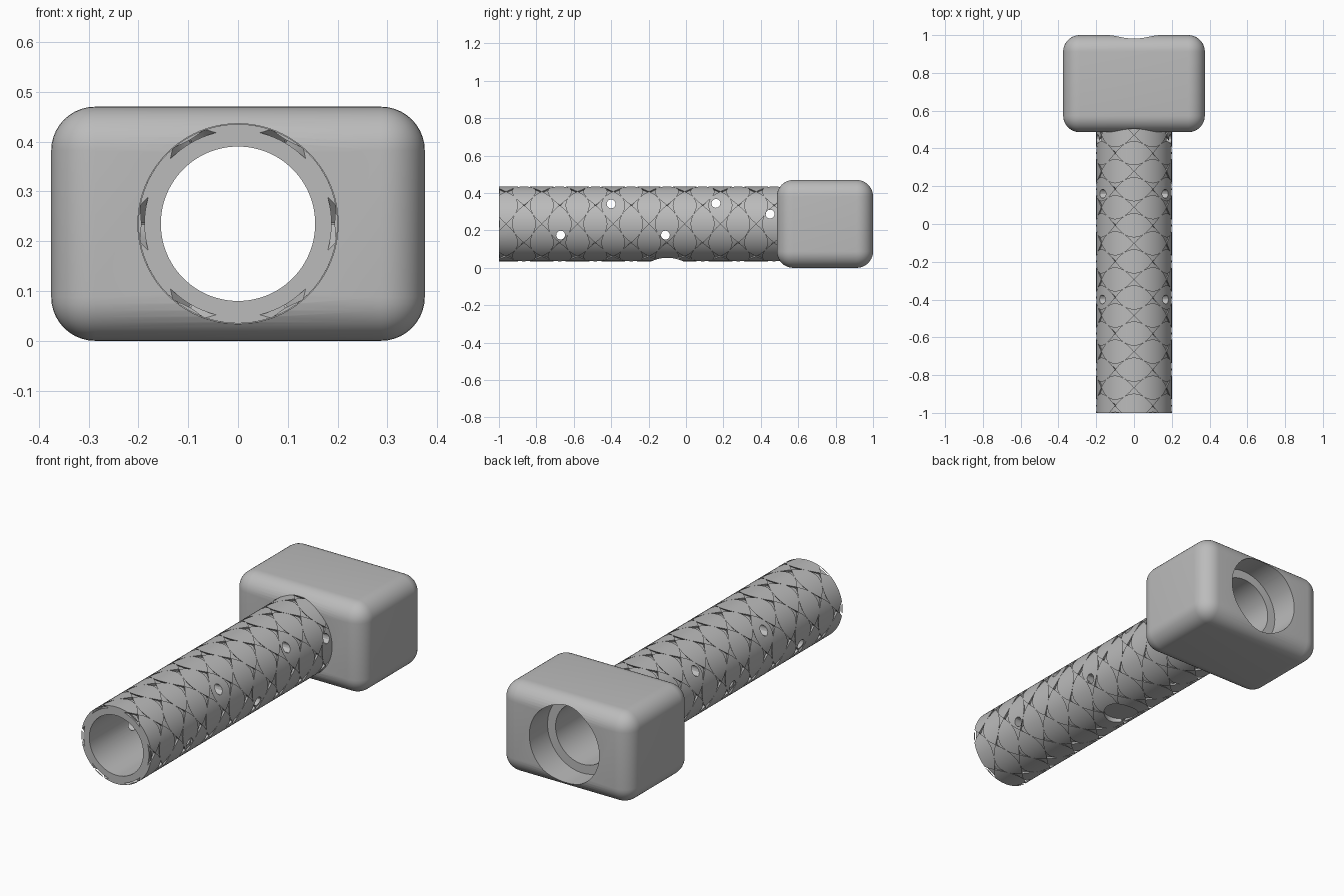
import bpy, bmesh, math
from mathutils import Matrix, Vector

if "Cube" in bpy.data.objects:
    bpy.data.objects.remove(bpy.data.objects["Cube"], do_unlink=True)

AXIS_Z = 0.235
R_IN, R_OUT, R_SCALE = 0.155, 0.188, 0.2

grey = bpy.data.materials.new("plain_grey")
grey.use_nodes = True
COLOUR = (0.5, 0.5, 0.5, 1)
grey.diffuse_color = COLOUR
grey.node_tree.nodes["Principled BSDF"].inputs["Base Color"].default_value = COLOUR


def make(name, bm):
    bmesh.ops.recalc_face_normals(bm, faces=bm.faces[:])
    mesh = bpy.data.meshes.new(name)
    bm.to_mesh(mesh)
    bm.free()
    obj = bpy.data.objects.new(name, mesh)
    bpy.context.collection.objects.link(obj)
    mesh.materials.append(grey)
    return obj


def apply_modifier(obj, mod):
    bpy.context.view_layer.objects.active = obj
    bpy.ops.object.modifier_apply(modifier=mod.name)


def cut(obj, cutter):
    mod = obj.modifiers.new("cut", "BOOLEAN")
    mod.operation = "DIFFERENCE"
    mod.solver = "EXACT"
    mod.object = cutter
    apply_modifier(obj, mod)


def smooth(obj):
    bpy.ops.object.select_all(action="DESELECT")
    obj.select_set(True)
    bpy.context.view_layer.objects.active = obj
    bpy.ops.object.shade_smooth_by_angle(angle=math.radians(30))


def add_rod(bm, centre, axis, radius, length, sides):
    turn = Vector((0, 0, 1)).rotation_difference(Vector(axis)).to_matrix().to_4x4()
    bmesh.ops.create_cone(bm, cap_ends=True, segments=sides, radius1=radius,
                          radius2=radius, depth=length,
                          matrix=Matrix.Translation(centre) @ turn)


def polar(angle, radius, y):
    return (radius * math.cos(angle), y, AXIS_Z + radius * math.sin(angle))


def pipe(name, r_in, r_out, y0, y1, sides=96):
    bm = bmesh.new()
    rings = [[bm.verts.new(polar(math.tau * i / sides, r, y)) for i in range(sides)]
             for r, y in ((r_out, y0), (r_out, y1), (r_in, y1), (r_in, y0))]
    for k in range(4):
        a, b = rings[k], rings[(k + 1) % 4]
        for i in range(sides):
            j = (i + 1) % sides
            bm.faces.new((a[i], a[j], b[j], b[i]))
    return make(name, bm)


def add_scale(bm, angle, y, steps=12):
    # Lens-shaped plate curved round the pipe, with undercut rims
    half_angle, half_len, undercut = math.radians(29.5), 0.062, 0.016
    sections = []
    for k in range(steps + 1):
        t = 2 * k / steps - 1
        h = half_len * (1 - t * t) + 0.002
        low = max(h - undercut, h * 0.4)
        a = angle + t * half_angle
        sections.append([bm.verts.new(polar(a, r, y + d)) for r, d in
                         ((R_SCALE, h), (R_SCALE, -h),
                          (R_OUT - 0.003, -low), (R_OUT - 0.003, low))])
    for s, n in zip(sections, sections[1:]):
        for i in range(4):
            j = (i + 1) % 4
            bm.faces.new((s[i], s[j], n[j], n[i]))
    bm.faces.new(sections[0])
    bm.faces.new(sections[-1])


# Handle pipe
handle = pipe("handle_pipe", R_IN, R_OUT, -1, 0.85)
sleeve = pipe("socket_sleeve", R_OUT - 0.005, 0.201, 0.58, 0.85)

# Interlocking scales in twelve columns, every other one shifted by half a step
PITCH = 0.191
bm = bmesh.new()
for column in range(12):
    for row in range(-8, 2):
        y = 0.375 + PITCH * (row + 0.5 * (column % 2))
        if -1.06 < y < 0.6:
            add_scale(bm, math.pi / 2 + column * math.tau / 12, y)
cut_geo = bmesh.ops.bisect_plane(bm, geom=bm.verts[:] + bm.edges[:] + bm.faces[:],
                                 plane_co=(0, -1, 0), plane_no=(0, -1, 0),
                                 clear_outer=True)["geom_cut"]
bmesh.ops.holes_fill(bm, edges=[e for e in cut_geo if isinstance(e, bmesh.types.BMEdge)])
scales = make("handle_scales", bm)

# Small cross holes and a shallow seat under the handle
bm = bmesh.new()
for y, z in ((-0.67, 0.175), (-0.4, 0.342), (-0.11, 0.175), (0.16, 0.345), (0.45, 0.287)):
    add_rod(bm, (0, y, z), (1, 0, 0), 0.024, 1, 12)
add_rod(bm, (0, -0.1, 0.01), (0, 0, 1), 0.085, 0.1, 48)
holes = make("hole_cutter", bm)
holes.hide_render = True
cut(handle, holes)
cut(scales, holes)

# Rounded block head
bm = bmesh.new()
bmesh.ops.create_cube(bm, size=1)
bmesh.ops.scale(bm, vec=(0.75, 0.514, 0.47), verts=bm.verts)
bmesh.ops.translate(bm, vec=(0, 0.743, AXIS_Z), verts=bm.verts)
head = make("head_block", bm)
bevel = head.modifiers.new("round", "BEVEL")
bevel.width = 0.088
bevel.segments = 10
apply_modifier(head, bevel)

# Bore through the head
bm = bmesh.new()
add_rod(bm, (0, 0.75, AXIS_Z), (0, 1, 0), 0.201, 1, 96)
bore = make("bore_cutter", bm)
bore.hide_render = True
cut(head, bore)

for helper in (holes, bore):
    bpy.data.objects.remove(helper, do_unlink=True)
for part in (handle, sleeve, scales, head):
    smooth(part)
